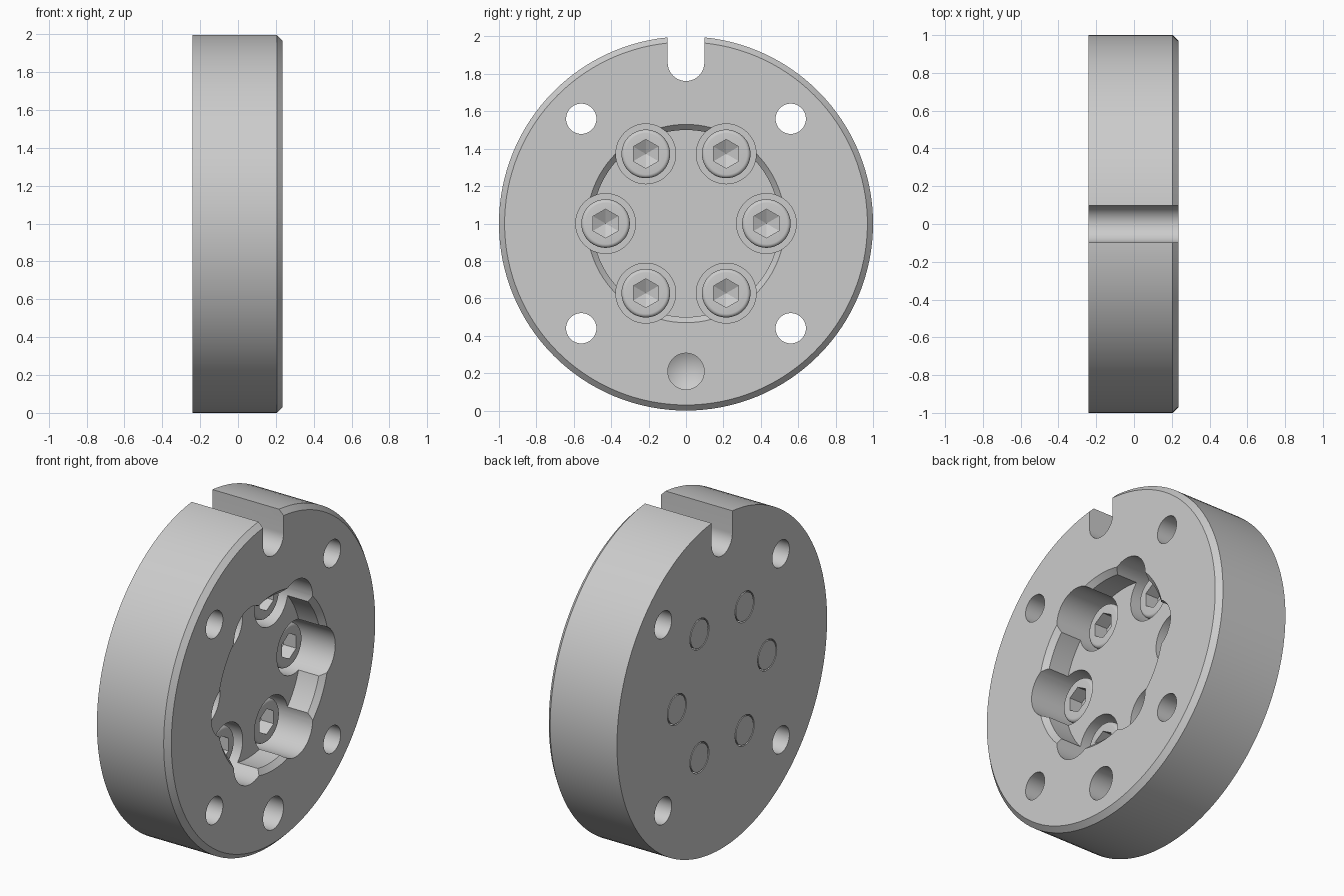
import bpy, bmesh
from math import sin, cos, pi, radians

if "Cube" in bpy.data.objects:
    bpy.data.objects.remove(bpy.data.objects["Cube"])

BACK, FRONT = -0.24, 0.235
FLOOR, HEAD_TOP, SEAT = 0.07, 0.04, -0.135


def make_object(name, bm):
    bmesh.ops.recalc_face_normals(bm, faces=bm.faces)
    mesh = bpy.data.meshes.new(name)
    bm.to_mesh(mesh)
    bm.free()
    ob = bpy.data.objects.new(name, mesh)
    bpy.context.collection.objects.link(ob)
    return ob


def lathe(name, profile, y=0, z=1, n=48):
    """Closed solid: (x, radius) profile turned about an axis parallel to x."""
    bm = bmesh.new()
    rings = []
    for x, r in profile:
        count = n if r > 0 else 1
        rings.append([bm.verts.new((x, y + r * sin(2 * pi * i / n), z + r * cos(2 * pi * i / n)))
                      for i in range(count)])
    for a, b in zip(rings, rings[1:]):
        for i in range(n):
            j = (i + 1) % n
            if len(a) == 1:
                bm.faces.new((a[0], b[j], b[i]))
            elif len(b) == 1:
                bm.faces.new((a[i], a[j], b[0]))
            else:
                bm.faces.new((a[i], a[j], b[j], b[i]))
    for ring in (rings[0], rings[-1]):
        if len(ring) > 1:
            bm.faces.new(ring)
    return make_object(name, bm)


def cut(target, cutter):
    cutter.hide_render = True
    mod = target.modifiers.new("cut", 'BOOLEAN')
    mod.operation = 'DIFFERENCE'
    mod.solver = 'EXACT'
    mod.object = cutter
    bpy.context.view_layer.objects.active = target
    bpy.ops.object.modifier_apply(modifier=mod.name)
    bpy.data.objects.remove(cutter)


def smooth(ob):
    bpy.ops.object.select_all(action='DESELECT')
    ob.select_set(True)
    bpy.context.view_layer.objects.active = ob
    bpy.ops.object.shade_smooth_by_angle(angle=radians(28))


# Main disc with a chamfered front rim
disc = lathe("flange_disc", [(BACK, 1), (FRONT - 0.03, 1), (FRONT, 0.97)], n=128)

# Central recess with a chamfered mouth
cut(disc, lathe("recess_cutter", [(FLOOR, 0.5), (FRONT - 0.03, 0.5), (FRONT + 0.02, 0.55)], n=96))

# Four through holes
for y in (-0.56, 0.56):
    for z in (0.44, 1.56):
        cut(disc, lathe("hole_cutter", [(-0.4, 0.081), (0.4, 0.081)], y, z))

# Blind drilled hole with conical bottom
cut(disc, lathe("blind_cutter", [(-0.07, 0), (-0.015, 0.097), (0.4, 0.097)], 0, 0.21))

# Round-bottomed slot in the top rim
bm = bmesh.new()
outline = [(0.098, 2.2), (-0.098, 2.2)]
outline += [(-0.098 * cos(pi * i / 24), 1.86 - 0.098 * sin(pi * i / 24)) for i in range(25)]
face = bm.faces.new([bm.verts.new((-0.4, y, z)) for y, z in outline])
extruded = bmesh.ops.extrude_face_region(bm, geom=[face], use_keep_orig=True)["geom"]
bmesh.ops.translate(bm, vec=(0.8, 0, 0),
                    verts=[v for v in extruded if isinstance(v, bmesh.types.BMVert)])
cut(disc, make_object("slot_cutter", bm))

# Six socket-head bolts in counterbores
fillet = [(HEAD_TOP - 0.02 + 0.02 * sin(i * pi / 10), 0.11 + 0.02 * cos(i * pi / 10))
          for i in range(6)]
for k in range(6):
    y, z = 0.43 * cos(k * pi / 3), 1 + 0.43 * sin(k * pi / 3)
    cut(disc, lathe("counterbore_cutter",
                    [(-0.4, 0.091), (SEAT, 0.091), (SEAT, 0.16), (0.4, 0.16)], y, z))
    bolt = lathe(f"bolt_{k + 1}",
                 [(BACK, 0.084), (SEAT, 0.084), (SEAT, 0.13)] + fillet, y, z)
    cut(bolt, lathe("socket_cutter",
                    [(HEAD_TOP - 0.125, 0), (HEAD_TOP - 0.085, 0.077), (0.2, 0.077)], y, z, n=6))
    smooth(bolt)
smooth(disc)
